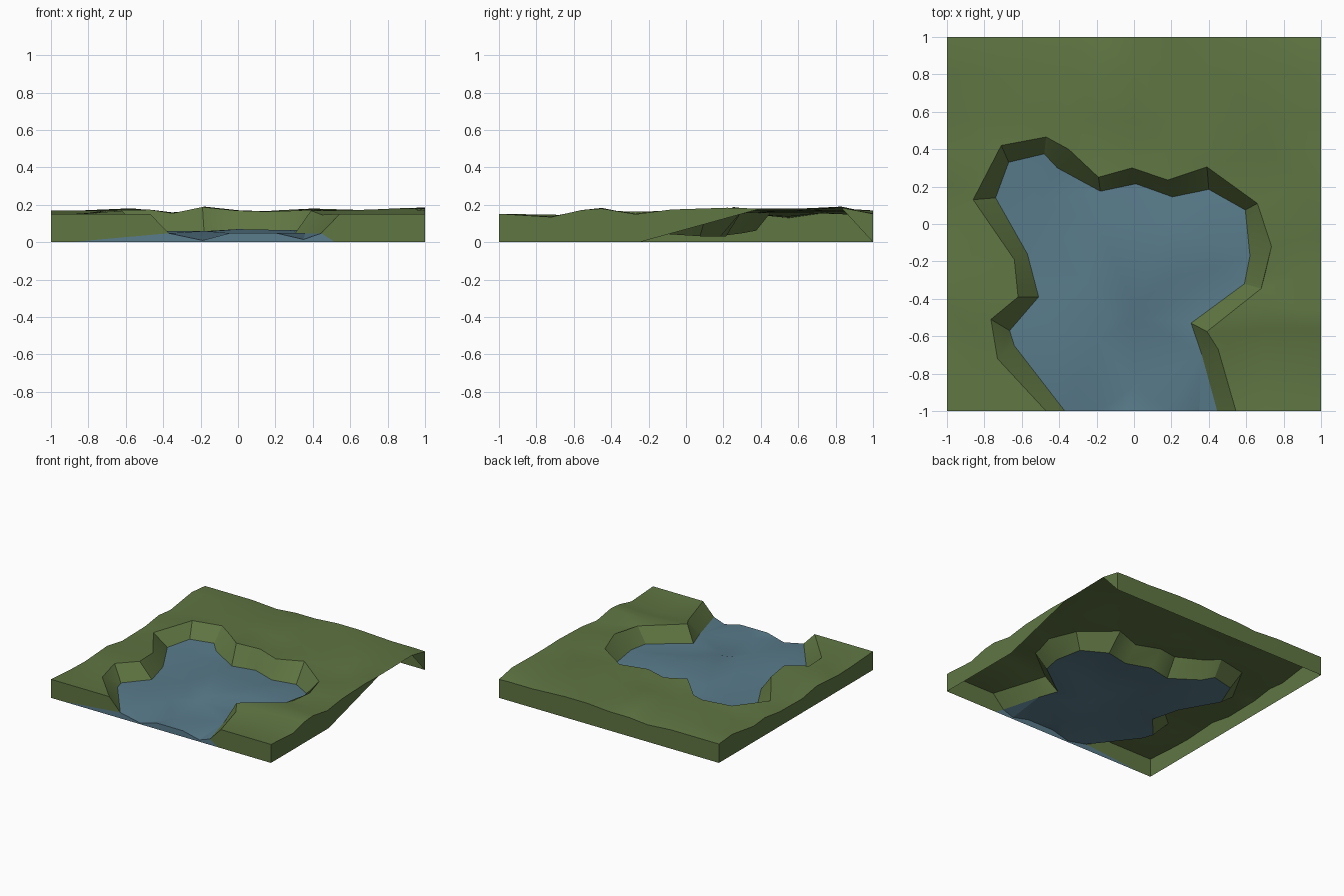
import bpy, math, random
from mathutils import Vector
from mathutils.geometry import delaunay_2d_cdt

if "Cube" in bpy.data.objects:
    bpy.data.objects.remove(bpy.data.objects["Cube"])

random.seed(4)

# Height profiles of the land seen from the front (x) and the side (y)
FX = [(-1, .18), (-.87, .195), (-.57, .19), (-.35, .155), (-.18, .195), (0, .168),
      (.2, .164), (.4, .18), (.7, .17), (.9, .178), (1, .185)]
FY = [(-1, .152), (-.72, .135), (-.56, .172), (-.45, .18), (-.27, .15), (-.08, .175),
      (.22, .19), (.4, .18), (.55, .18), (.83, .19), (1, .155)]
# Lower crest along the left edge
LEFT = [(-1, .152), (-.56, .13), (-.27, .148), (-.08, .115), (.22, .12), (.4, .145),
        (.55, .13), (.83, .17), (1, .155)]

# Shore: rim x, y and water edge x, y
SHORE = [(-.47, -1, -.37, -1), (-.73, -.72, -.64, -.65), (-.765, -.51, -.665, -.57),
         (-.62, -.39, -.51, -.39), (-.64, -.19, -.57, -.16), (-.86, .13, -.74, .14),
         (-.71, .42, -.67, .33), (-.47, .465, -.48, .375), (-.35, .40, -.41, .30),
         (-.19, .25, -.18, .175), (-.01, .30, .01, .215), (.18, .235, .205, .145),
         (.39, .305, .40, .185), (.66, .11, .595, .075), (.735, -.12, .62, -.17),
         (.68, -.345, .59, -.32), (.39, -.575, .305, -.53), (.45, -.67, .36, -.69),
         (.545, -1, .445, -1)]

# Ripples inside the pond, and the wavy water line at the front cut
RIPPLES = [(-.5, .12, .055), (-.2, 0, .05), (.2, 0, .045), (.4, -.1, .065),
           (.25, -.27, .065), (0, -.43, .07), (-.12, -.5, .06), (.42, -.24, .045),
           (.22, -.42, .038), (0, -.5, .05), (-.18, -.62, .06), (0, -.87, .045),
           (-.45, -.55, .06), (-.25, -.3, .055)]
FRONT_WATER = [(-.19, .01), (-.04, .05), (.2, .05), (.35, .015)]


def profile(knots, t):
    for (a, za), (b, zb) in zip(knots, knots[1:]):
        if t <= b:
            return za + (zb - za) * (t - a) / (b - a)
    return knots[-1][1]


def land(x, y, bump=0):
    z = min(profile(FX, x), profile(FY, y))
    w = max(0, 1 - (x + 1) / .4)
    z += w * (min(z, profile(LEFT, y)) - z)                 # left edge sags
    z -= .02 * math.exp(-((x - .58) ** 2 + (y - .15) ** 2) / .05)  # hollow
    return (x, y, z - bump)


def shore_z(x, y):
    """The water lies lower along the back right shore, higher in the back left bay."""
    if y <= 0:
        return .048
    return .032 if x > -.3 else .062 if y > .32 else .048


def material(name, rgb):
    m = bpy.data.materials.new(name)
    m.diffuse_color = (*rgb, 1)
    m.use_nodes = True
    m.node_tree.nodes["Principled BSDF"].inputs["Base Color"].default_value = m.diffuse_color
    return m


def make(name, verts, faces, mat, smooth=True):
    me = bpy.data.meshes.new(name)
    me.from_pydata(verts, [], faces)
    me.materials.append(mat)
    ob = bpy.data.objects.new(name, me)
    bpy.context.collection.objects.link(ob)
    if smooth:
        bpy.ops.object.select_all(action='DESELECT')
        ob.select_set(True)
        bpy.context.view_layer.objects.active = ob
        bpy.ops.object.shade_smooth_by_angle(angle=math.radians(30))
    return ob


def sheet(name, outline, inner, mat):
    """Triangulated surface inside a closed outline of 3D points."""
    pts = outline + inner
    n = len(outline)
    edges = [(i, (i + 1) % n) for i in range(n)]
    co, _, tris, orig, _, _ = delaunay_2d_cdt(
        [Vector(p[:2]) for p in pts], edges, [], 1, 1e-5)
    used = sorted({i for t in tris for i in t})
    remap = {v: k for k, v in enumerate(used)}
    verts = [pts[orig[i][0]] if orig[i] else land(*co[i]) for i in used]
    return make(name, verts, [[remap[i] for i in t] for t in tris], mat)


grass = material("grass", (.115, .18, .055))
water = material("water", (.10, .20, .26))

xs = [k[0] for k in FX]
ys = [k[0] for k in FY]
rim = [land(a, b) for a, b, _, _ in SHORE]
edge = [(c, d, shore_z(c, d)) for _, _, c, d in SHORE]

# Edges of the land tile, each from one corner to the next
front_right = [rim[-1]] + [land(x, -1) for x in xs if x > .6]
right = [land(1, y) for y in ys[:-1]] + [(1, 1, .152)]
back = [land(x, 1, -.015 if x in (.2, .4) else .015 if x == -.35 else 0)
        for x in reversed(xs)]
back[0] = right[-1]
left = [land(-1, y) for y in reversed(ys)]
front_left = [land(x, -1) for x in xs if x < -.5] + [rim[0]]

# Land surface around the pond, gently uneven
outline = rim + front_right[1:] + right[1:] + back[1:] + left[1:] + front_left[1:-1]
inner = [land(x, y, random.uniform(-.006, .012)) for x in xs[1:-1] for y in ys[1:-1]]
sheet("land_surface", outline, inner, grass)

# Sloping bank from rim to water
n = len(SHORE)
make("pond_bank", rim + edge,
     [(i, i + 1, n + i + 1, n + i) for i in range(n - 1)], grass)

# Pond surface
front_line = [(x, -1, z) for x, z in reversed(FRONT_WATER)]
sheet("pond_water", edge + front_line, RIPPLES, water)

# Cut face of the water at the front
skirt = [(-.9, -1, 0), (.52, -1, 0), edge[-1]] + front_line + [edge[0]]
make("water_front", skirt, [range(len(skirt))], water, False)


def wall(name, top, bottom):
    poly = bottom + list(reversed(top))
    make(name, poly, [range(len(poly))], grass, False)


# Side walls; the right one is broken away toward the back
wall("front_wall_left", front_left + [edge[0]], [(-1, -1, 0), (-.9, -1, 0)])
wall("front_wall_right", [edge[-1]] + front_right, [(.52, -1, 0), (1, -1, 0)])
wall("back_wall", back, [(1, 1, 0), (-1, 1, 0)])
wall("left_wall", left, [(-1, 1, 0), (-1, -1, 0)])
wall("right_wall", [p for p in right if p[1] < .45], [(1, -1, 0), (1, -.25, 0)])
wall("right_wall_corner", right[-2:], [(1, 1, 0)])
